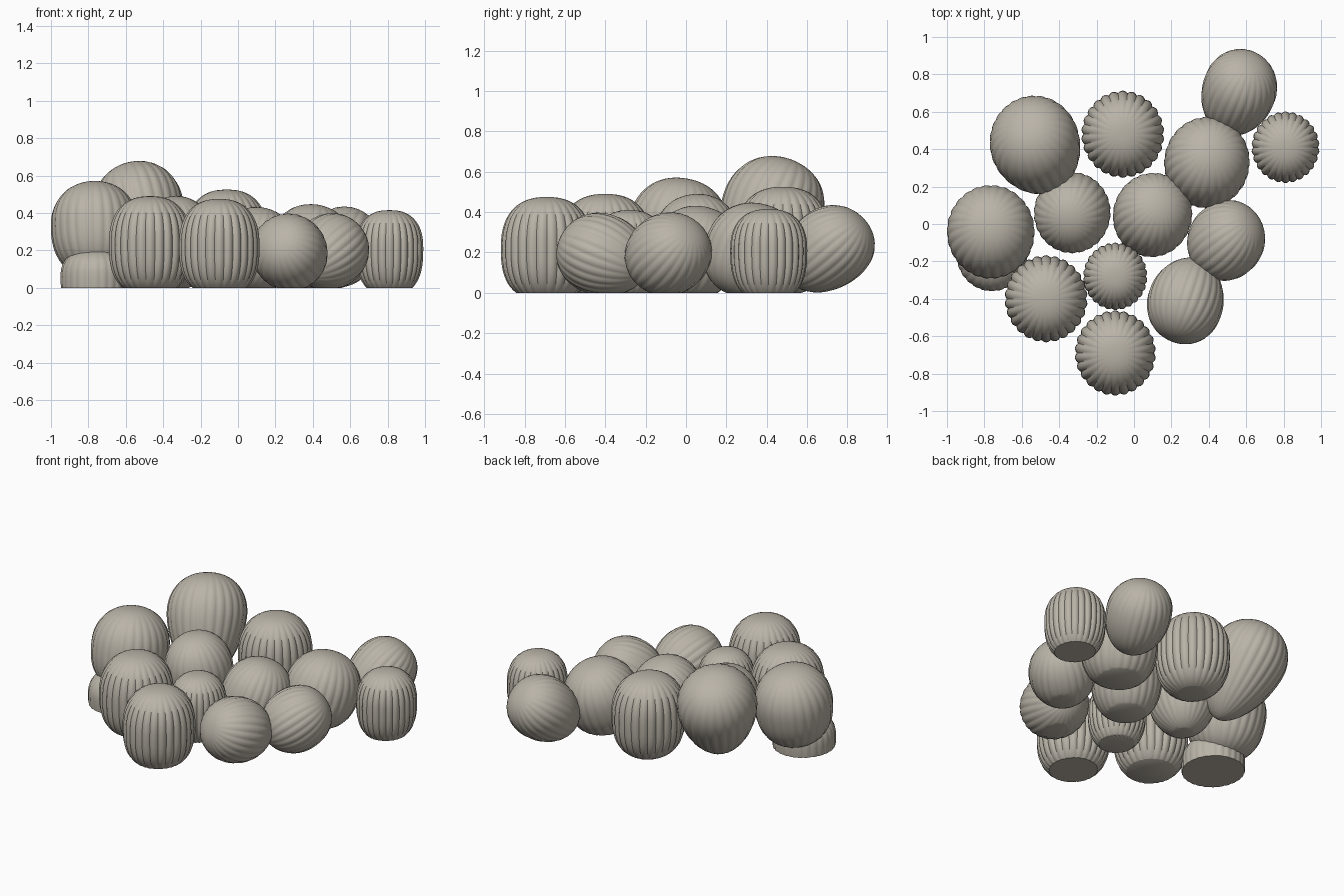
import bpy, bmesh, math
from mathutils import Vector

if "Cube" in bpy.data.objects:
    bpy.data.objects.remove(bpy.data.objects["Cube"])

mat = bpy.data.materials.new("stone_beige")
mat.diffuse_color = (0.49, 0.455, 0.39, 1)
mat.use_nodes = True
mat.node_tree.nodes["Principled BSDF"].inputs["Base Color"].default_value = mat.diffuse_color


def finish(name, bm):
    # Cut flat at the ground and close the hole
    cut = bmesh.ops.bisect_plane(bm, geom=bm.verts[:] + bm.edges[:] + bm.faces[:],
                                 plane_co=(0, 0, 0), plane_no=(0, 0, -1), clear_outer=True)
    edges = [e for e in cut["geom_cut"] if isinstance(e, bmesh.types.BMEdge)]
    if edges:
        bmesh.ops.holes_fill(bm, edges=edges, sides=0)
    bmesh.ops.recalc_face_normals(bm, faces=bm.faces[:])
    mesh = bpy.data.meshes.new(name)
    bm.to_mesh(mesh)
    bm.free()
    ob = bpy.data.objects.new(name, mesh)
    bpy.context.collection.objects.link(ob)
    mesh.materials.append(mat)
    bpy.ops.object.select_all(action='DESELECT')
    ob.select_set(True)
    bpy.context.view_layer.objects.active = ob
    bpy.ops.object.shade_smooth_by_angle(angle=math.radians(40))
    return ob


def barrel(name, base, centre, r, top, e_low=2.6, e_top=2.4, depth=0.035, ribs=26):
    """Ribbed barrel growing from base through its widest point at centre."""
    base, centre = Vector(base), Vector(centre)
    axis = centre - base
    low = axis.length
    rot = axis.to_track_quat('Z', 'Y')
    bm = bmesh.new()
    rings, segs = 30, ribs * 6
    grid = []
    for i in range(1, rings):
        a = -math.pi / 2 + math.pi * i / rings
        e, h = (e_low, low) if a < 0 else (e_top, top)
        z = math.copysign(abs(math.sin(a)) ** (2 / e), a) * h
        rad = r * math.cos(a) ** (2 / e)
        row = []
        for j in range(segs):
            t = math.tau * j / segs
            k = 1 - depth * math.cos(a) * (1 - abs(math.sin(t * ribs / 2)))
            p = rot @ Vector((rad * k * math.cos(t), rad * k * math.sin(t), z))
            p.y *= 1.05
            row.append(bm.verts.new(centre + p))
        grid.append(row)
    for lo, hi in zip(grid, grid[1:]):
        for j in range(segs):
            n = (j + 1) % segs
            bm.faces.new((lo[j], lo[n], hi[n], hi[j]))
    # Pole caps
    for row, z in ((grid[0], -low), (grid[-1], top)):
        p = rot @ Vector((0, 0, z))
        p.y *= 1.05
        pole = bm.verts.new(centre + p)
        for j in range(segs):
            bm.faces.new((row[j], row[(j + 1) % segs], pole))
    return finish(name, bm)


# Upright barrels: x, y, radius, height of widest point, top, depth below ground
upright = [
    ("barrel_back_middle", -0.06, 0.48, 0.222, 0.27, 0.525, 0.01),
    ("barrel_right", 0.81, 0.41, 0.182, 0.21, 0.415, 0.04),
    ("barrel_front_left", -0.47, -0.40, 0.222, 0.23, 0.49, 0.04),
    ("barrel_front", -0.10, -0.69, 0.217, 0.22, 0.475, 0.04),
    ("barrel_small_centre", -0.10, -0.28, 0.172, 0.21, 0.41, 0.03),
]
for name, x, y, r, mid, top, under in upright:
    barrel(name, (x, y, -under), (x, y, mid), r, top - mid, depth=0.05)

# Leaning barrels: base point, widest point, radius, length of upper half
leaning = [
    ("barrel_back_left", (-0.44, 0.27, 0.06), (-0.53, 0.43, 0.43), 0.24, 0.245, 1.7),
    ("barrel_back_right", (0.48, 0.53, 0.06), (0.565, 0.72, 0.23), 0.197, 0.205, 2.0),
    ("barrel_inner_right", (0.36, 0.26, -0.02), (0.39, 0.33, 0.21), 0.228, 0.235, 2.3),
    ("barrel_inner_left", (-0.31, 0.10, -0.01), (-0.33, 0.06, 0.26), 0.205, 0.23, 2.0),
    ("barrel_centre", (0.05, -0.02, -0.02), (0.10, 0.05, 0.21), 0.21, 0.22, 2.2),
    ("barrel_left", (-0.76, -0.09, 0.06), (-0.766, -0.04, 0.33), 0.235, 0.24, 2.4),
    ("barrel_front_right", (0.35, -0.21, 0.10), (0.275, -0.42, 0.19), 0.203, 0.21, 1.9),
    ("barrel_side_right", (0.35, -0.20, 0.07), (0.49, -0.09, 0.19), 0.20, 0.215, 2.0),
]
for name, base, centre, r, top, e in leaning:
    barrel(name, base, centre, r, top, e_low=e, e_top=2.15, depth=0.025)

# Low stump under the left barrel
barrel("left_stump", (-0.76, -0.16, -0.16), (-0.76, -0.16, 0.06), 0.19, 0.15, depth=0.02)
